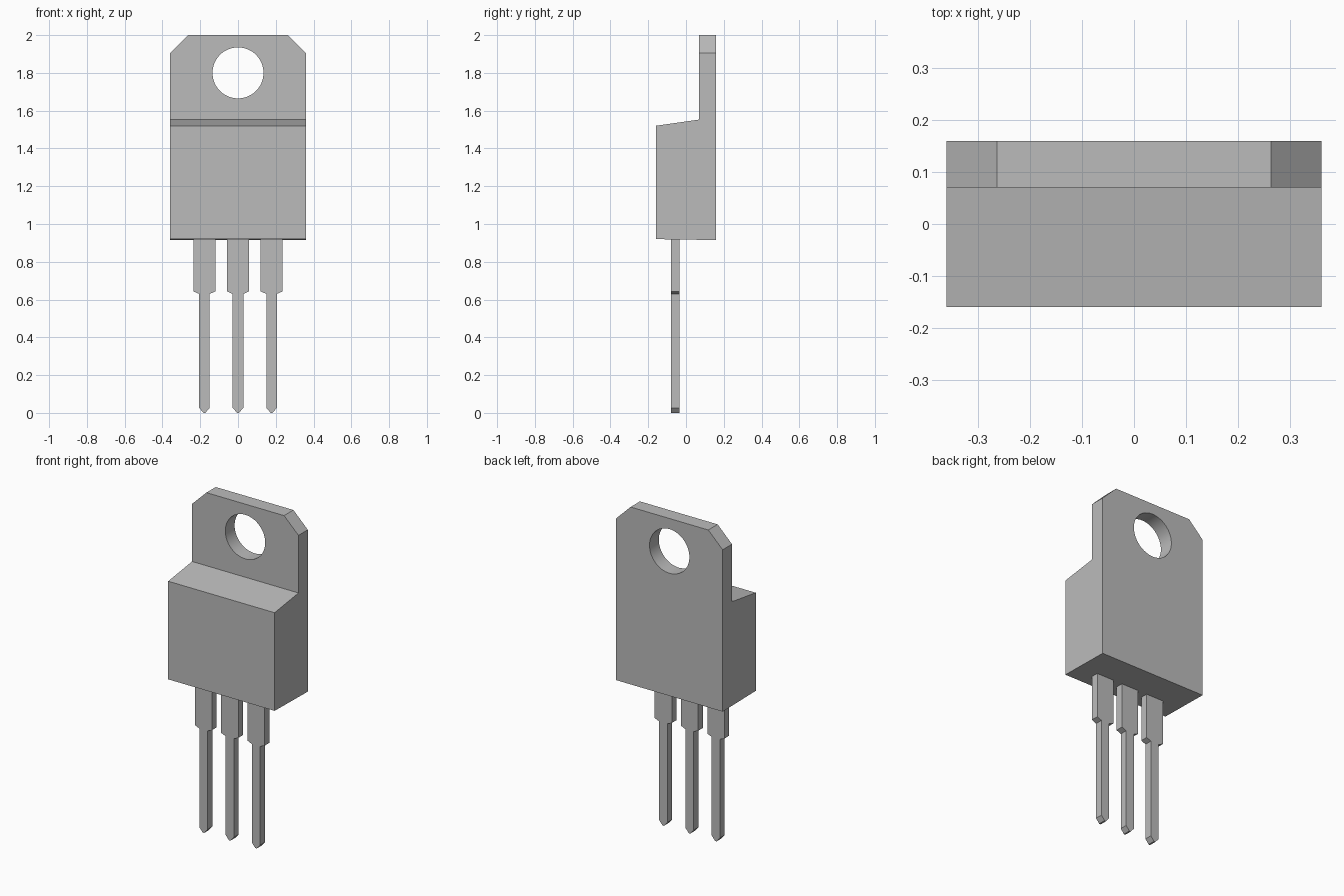
import bpy, bmesh, math
from mathutils import Vector

cube = bpy.data.objects.get("Cube")
if cube:
    bpy.data.objects.remove(cube, do_unlink=True)

# Single plain grey material
grey = bpy.data.materials.new("plain grey")
grey.use_nodes = True
colour = (0.5, 0.5, 0.5, 1)
grey.diffuse_color = colour
grey.node_tree.nodes["Principled BSDF"].inputs["Base Color"].default_value = colour


def extrude_profile(name, points, direction):
    """Close a planar outline and extrude it into a solid."""
    bm = bmesh.new()
    face = bm.faces.new([bm.verts.new(p) for p in points])
    result = bmesh.ops.extrude_face_region(bm, geom=[face], use_keep_orig=True)
    moved = [v for v in result["geom"] if isinstance(v, bmesh.types.BMVert)]
    bmesh.ops.translate(bm, verts=moved, vec=direction)
    bmesh.ops.recalc_face_normals(bm, faces=bm.faces)
    return finish(name, bm)


def finish(name, bm):
    mesh = bpy.data.meshes.new(name)
    bm.to_mesh(mesh)
    bm.free()
    mesh.materials.append(grey)
    obj = bpy.data.objects.new(name, mesh)
    bpy.context.collection.objects.link(obj)
    return obj


# Housing and mounting tab: one side profile swept across the width
half = 0.36
side = [(-0.16, 0.92), (-0.16, 1.52), (0.07, 1.553),
        (0.07, 2), (0.16, 2), (0.16, 0.915)]
body = extrude_profile("body_with_tab", [(-half, y, z) for y, z in side],
                       Vector((2 * half, 0, 0)))

# Clip the two upper corners of the tab
bm = bmesh.new()
bm.from_mesh(body.data)
for s in (-1, 1):
    cut = bmesh.ops.bisect_plane(
        bm, geom=bm.verts[:] + bm.edges[:] + bm.faces[:],
        plane_co=(s * 0.263, 0, 2), plane_no=(s * 0.095, 0, 0.097), clear_outer=True)
    rim = [e for e in cut["geom_cut"] if isinstance(e, bmesh.types.BMEdge)]
    bmesh.ops.holes_fill(bm, edges=rim)
bmesh.ops.recalc_face_normals(bm, faces=bm.faces)
bm.to_mesh(body.data)
bm.free()

# Round screw hole through the tab
bpy.ops.mesh.primitive_cylinder_add(vertices=64, radius=0.135, depth=0.4,
                                    location=(0, 0.115, 1.8),
                                    rotation=(math.pi / 2, 0, 0))
cutter = bpy.context.object
cutter.name = "hole_cutter"
cutter.data.materials.append(grey)
hole = body.modifiers.new("screw_hole", "BOOLEAN")
hole.operation = "DIFFERENCE"
hole.solver = "EXACT"
hole.object = cutter
bpy.context.view_layer.objects.active = body
bpy.ops.object.modifier_apply(modifier=hole.name)
bpy.data.objects.remove(cutter, do_unlink=True)

bpy.ops.object.select_all(action="DESELECT")
body.select_set(True)
bpy.ops.object.shade_smooth_by_angle(angle=math.radians(20))

# Three stepped legs with pointed tips
right_edge = [(0.058, 0.93), (0.058, 0.643), (0.028, 0.63), (0.028, 0.027), (0.005, 0)]
outline = right_edge + [(-x, z) for x, z in reversed(right_edge)]
for name, cx in (("right_leg", -0.178), ("middle_leg", 0), ("left_leg", 0.178)):
    extrude_profile(name, [(cx + x, -0.08, z) for x, z in outline],
                    Vector((0, 0.046, 0)))
